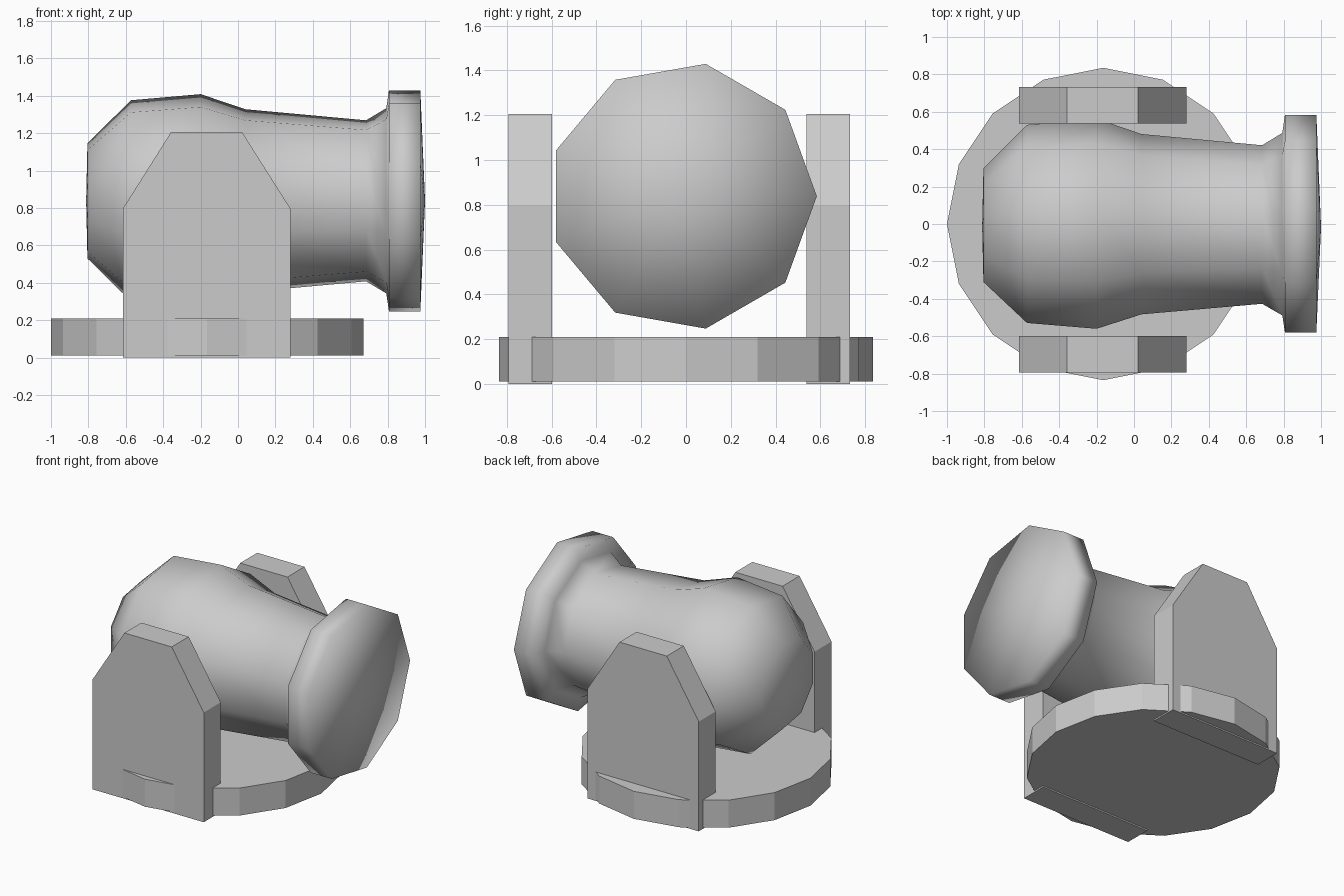
import bpy, bmesh
from math import cos, sin, pi

if "Cube" in bpy.data.objects:
    bpy.data.objects.remove(bpy.data.objects["Cube"])


def make_object(name, bm, smooth=False):
    bmesh.ops.recalc_face_normals(bm, faces=bm.faces[:])
    for f in bm.faces:
        f.smooth = smooth
    mesh = bpy.data.meshes.new(name)
    bm.to_mesh(mesh)
    bm.free()
    obj = bpy.data.objects.new(name, mesh)
    bpy.context.collection.objects.link(obj)
    return obj


def extrude_outline(name, points, offset):
    bm = bmesh.new()
    face = bm.faces.new([bm.verts.new(p) for p in points])
    new = bmesh.ops.extrude_face_region(bm, geom=[face], use_keep_orig=True)["geom"]
    bmesh.ops.translate(bm, vec=offset,
                        verts=[v for v in new if isinstance(v, bmesh.types.BMVert)])
    return make_object(name, bm)


def lathe_x(name, profile, tips, sides, cy, cz):
    # Revolve (x, radius) around an x-parallel axis, closed by a tip at each end
    bm = bmesh.new()
    angles = [2 * pi * i / sides for i in range(sides)]
    rings = [[bm.verts.new((x, cy + r * cos(a), cz + r * sin(a))) for a in angles]
             for x, r in profile]
    for i in range(sides):
        j = (i + 1) % sides
        for a, b in zip(rings, rings[1:]):
            bm.faces.new((a[i], a[j], b[j], b[i]))
    for ring, x in zip((rings[0], rings[-1]), tips):
        tip = bm.verts.new((x, cy, cz))
        for i in range(sides):
            bm.faces.new((ring[i], ring[(i + 1) % sides], tip))
    return make_object(name, bm, smooth=True)


# Round base plate, 16 sides
circle = [(-0.165 + 0.835 * cos(pi * i / 8), 0.835 * sin(pi * i / 8), 0.01)
          for i in range(16)]
extrude_outline("base_plate", circle, (0, 0, 0.2))

# Two side supports with chamfered tops
outline = [(-0.615, 0), (0.28, 0), (0.28, 0.797), (0.022, 1.205),
           (-0.358, 1.205), (-0.615, 0.797)]
for name, y in (("front_support", -0.793), ("rear_support", 0.537)):
    extrude_outline(name, [(x, y, z) for x, z in outline], (0, 0.195, 0))

# Barrel, 9 sides, with a flared muzzle ring
barrel = [(-0.805, 0.313), (-0.572, 0.546), (-0.2, 0.579), (0.04, 0.497),
          (0.685, 0.437), (0.793, 0.503), (0.807, 0.6), (0.975, 0.6)]
lathe_x("barrel", barrel, (-0.812, 1.0), 9, -0.016, 0.838)
